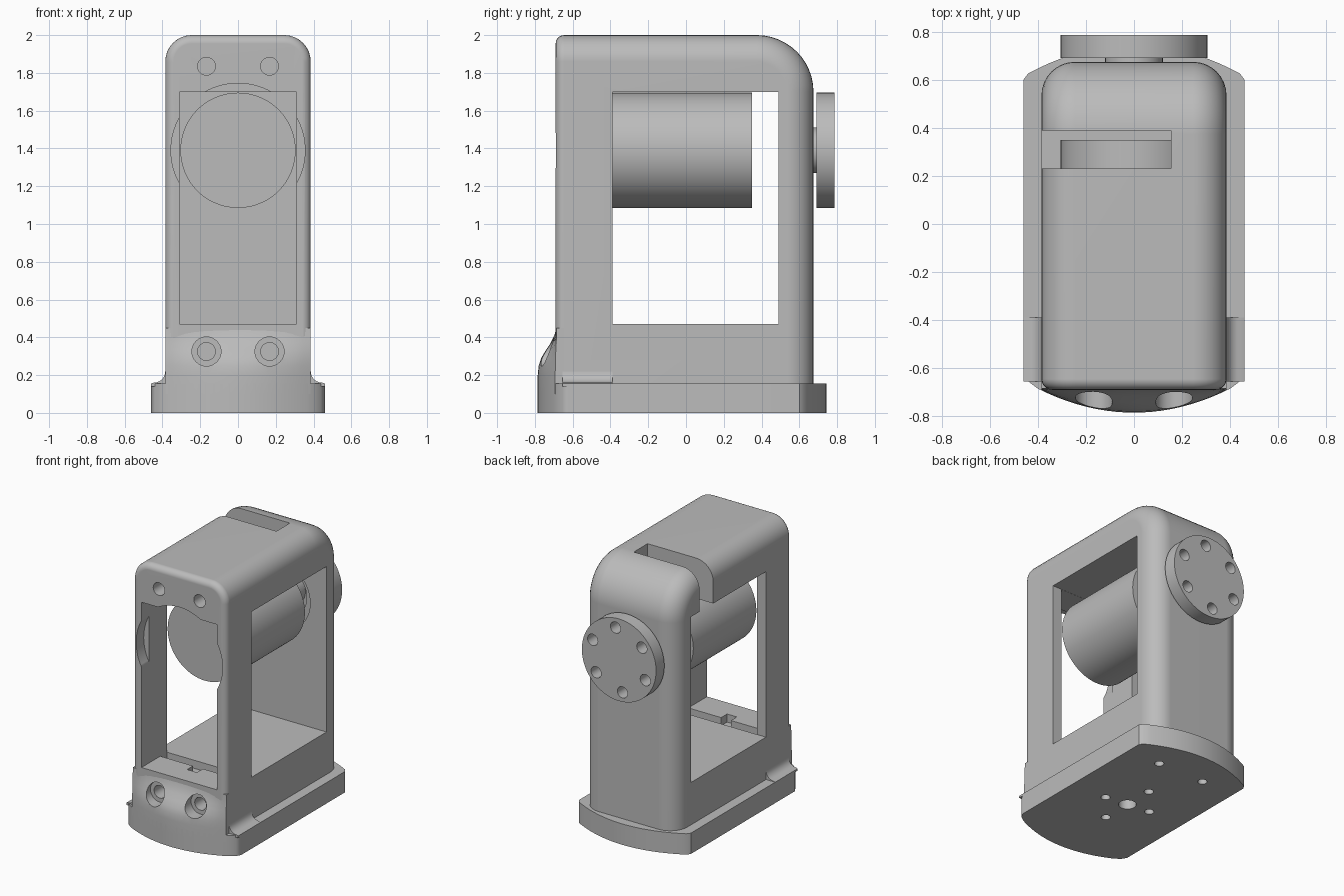
import bpy, bmesh, math
from mathutils import Matrix

if "Cube" in bpy.data.objects:
    bpy.data.objects.remove(bpy.data.objects["Cube"])

grey = bpy.data.materials.new("plain_grey")
grey.use_nodes = True
grey.diffuse_color = (0.5, 0.5, 0.5, 1)
grey.node_tree.nodes["Principled BSDF"].inputs["Base Color"].default_value = (0.5, 0.5, 0.5, 1)


def finish(bm, name):
    bmesh.ops.recalc_face_normals(bm, faces=bm.faces)
    me = bpy.data.meshes.new(name)
    bm.to_mesh(me)
    bm.free()
    me.materials.append(grey)
    ob = bpy.data.objects.new(name, me)
    bpy.context.collection.objects.link(ob)
    return ob


def loft(name, rings):
    """Closed solid through matching rings of points."""
    bm = bmesh.new()
    rows = [[bm.verts.new(p) for p in ring] for ring in rings]
    n = len(rows[0])
    for a, b in zip(rows, rows[1:]):
        for i in range(n):
            j = (i + 1) % n
            bm.faces.new((a[i], a[j], b[j], b[i]))
    bm.faces.new(rows[0])
    bm.faces.new(rows[-1])
    return finish(bm, name)


def box(name, x0, x1, y0, y1, z0, z1):
    corners = [(x0, y0), (x1, y0), (x1, y1), (x0, y1)]
    return loft(name, [[(x, y, z) for x, y in corners] for z in (z0, z1)])


def rod(name, r, x, z, y0, y1, sides=64):
    """Cylinder along y."""
    bm = bmesh.new()
    m = Matrix.Translation((x, (y0 + y1) / 2, z)) @ Matrix.Rotation(math.pi / 2, 4, 'X')
    bmesh.ops.create_cone(bm, cap_ends=True, segments=sides, radius1=r, radius2=r,
                          depth=y1 - y0, matrix=m)
    return finish(bm, name)


def post(name, r, x, y, z0, z1, sides=32):
    """Cylinder along z."""
    bm = bmesh.new()
    bmesh.ops.create_cone(bm, cap_ends=True, segments=sides, radius1=r, radius2=r,
                          depth=z1 - z0, matrix=Matrix.Translation((x, y, (z0 + z1) / 2)))
    return finish(bm, name)


def cut(ob, cutters):
    for c in cutters:
        m = ob.modifiers.new("cut", 'BOOLEAN')
        m.operation, m.solver, m.object = 'DIFFERENCE', 'EXACT', c
    bpy.context.view_layer.update()
    dg = bpy.context.evaluated_depsgraph_get()
    me = bpy.data.meshes.new_from_object(ob.evaluated_get(dg))
    ob.modifiers.clear()
    ob.data = me


AXIS_Z = 1.39
W, FRONT, BACK, TOP = 0.385, -0.69, 0.675, 2.0

# Frame: side profile with a large rounded rear top, then rounded edges
R = 0.3
side = [(FRONT, 0.05), (FRONT, TOP)]
for i in range(13):
    a = math.pi / 2 * (1 - i / 12)
    side.append((BACK - R + R * math.cos(a), TOP - R + R * math.sin(a)))
side.append((BACK, 0.05))
frame = loft("frame", [[(x, y, z) for y, z in side] for x in (-W, W)])
bm = bmesh.new()
bm.from_mesh(frame.data)


def on_side(e):
    a, b = (v.co for v in e.verts)
    outline = (a.y > FRONT + 0.01 or b.y > FRONT + 0.01) and (a.z > 0.1 or b.z > 0.1)
    return abs(a.x - b.x) < 1e-4 and outline


bmesh.ops.bevel(bm, geom=[e for e in bm.edges if on_side(e)], offset=0.14, segments=8,
                profile=0.5, affect='EDGES', clamp_overlap=False)
front_edges = [e for e in bm.edges if all(abs(v.co.y - FRONT) < 1e-4 for v in e.verts)
               and any(v.co.z > 0.1 for v in e.verts)]
bmesh.ops.bevel(bm, geom=front_edges, offset=0.045, segments=5, profile=0.5,
                affect='EDGES', clamp_overlap=False)
bmesh.ops.recalc_face_normals(bm, faces=bm.faces)
bm.to_mesh(frame.data)
bm.free()


# Base plate with bowed front and back
def bow(x):
    return 0.1 * (1 - (x / 0.4) ** 2)


steps = [i / 10 for i in range(-10, 11)]
plan = [(0.4 * t, -0.685 - bow(0.4 * t)) for t in steps]
plan += [(0.44, -0.655), (0.46, -0.62), (0.46, 0.6)]
plan += [(-0.44 * t, 0.745 - 0.61 * (0.44 * t) ** 2) for t in steps]
plan += [(-0.46, 0.6), (-0.46, -0.62), (-0.44, -0.655)]
base = loft("base_plate", [[(x, y, z) for x, y in plan] for z in (0, 0.155)])

# Front bulge blending from the base into the frame
rings = []
for z, s in ((0.1, 1), (0.2, 1), (0.25, 0.95), (0.29, 0.82), (0.33, 0.58),
             (0.37, 0.32), (0.41, 0.12), (0.45, 0.02)):
    ring = [(W * t, -0.685 - s * bow(W * t), z) for t in steps]
    rings.append(ring + [(W, -0.6, z), (-W, -0.6, z)])
bulge = loft("front_bulge", rings)

# Coves between base and frame sides
for sign, label in ((1, "left"), (-1, "right")):
    cove = [(0.35, 0.14), (0.46, 0.14), (0.46, 0.155)]
    for i in range(7):
        a = math.pi / 2 * i / 6
        cove.append((0.445 - 0.06 * math.sin(a), 0.22 - 0.06 * math.cos(a)))
    cove.append((0.35, 0.22))
    loft(label + "_cove", [[(sign * x, y, z) for x, z in cove] for y in (-0.655, -0.39)])

# Openings, slot, grooves and bearing recess
openings = [
    box("window", -1, 1, -0.39, 0.49, 0.47, 1.7),
    box("front_opening", -0.31, 0.31, -1, -0.3, 0.471, 1.699),
    box("top_slot", -1, 0.155, 0.23, 0.39, 1.6, 2.2),
    box("nut_groove", -0.31, 0.31, -0.47, -0.39, 0.41, 0.5),
    box("groove_notch", -0.04, 0.04, -0.54, -0.45, 0.411, 0.51),
    rod("front_recess", 0.355, 0, AXIS_Z, -1, -0.6, 96),
    rod("bearing_recess", 0.25, 0, AXIS_Z, 0.4, 0.55),
    rod("bearing_bore", 0.18, 0, AXIS_Z, 0.5, 0.62),
]

# Screw holes in front and underneath
bores = []
for x in (-0.167, 0.167):
    openings.append(rod("upper_hole", 0.047, x, 1.835, -1, -0.45, 32))
    bores.append(rod("counterbore", 0.077, x, 0.325, -1, -0.68, 32))
    bores.append(rod("lower_hole", 0.047, x, 0.325, -0.9, -0.5, 32))
under = [post("centre_hole", 0.06, 0, -0.07, -0.1, 0.2)]
for x, y in ((0.175, -0.09), (-0.175, -0.05), (0, 0.155), (0, -0.295),
             (0.19, 0.49), (-0.19, 0.49)):
    under.append(post("base_hole", 0.032, x, y, -0.1, 0.2, 24))

cut(frame, openings + bores + under)
cut(bulge, bores)
cut(base, under)

# Motor, shaft and drilled output disc
rod("motor", 0.305, 0, AXIS_Z, -0.39, 0.35, 96)
rod("shaft", 0.12, 0, AXIS_Z, 0.5, 0.7)
disc = rod("output_disc", 0.305, 0, AXIS_Z, 0.69, 0.787, 96)
disc_holes = []
for i in range(6):
    a = math.radians(83 + 60 * i)
    disc_holes.append(rod("disc_hole", 0.042, 0.235 * math.cos(a),
                          AXIS_Z + 0.235 * math.sin(a), 0.6, 0.9, 24))
cut(disc, disc_holes)

for c in openings + bores + under + disc_holes:
    bpy.data.objects.remove(c)

# Smooth curves, crisp edges
for ob in list(bpy.context.collection.objects):
    if ob.type != 'MESH' or grey.name not in ob.data.materials:
        continue
    bpy.ops.object.select_all(action='DESELECT')
    bpy.context.view_layer.objects.active = ob
    ob.select_set(True)
    bpy.ops.object.shade_smooth_by_angle(angle=math.radians(30))
    ob.modifiers.new("even_normals", 'WEIGHTED_NORMAL').keep_sharp = True
